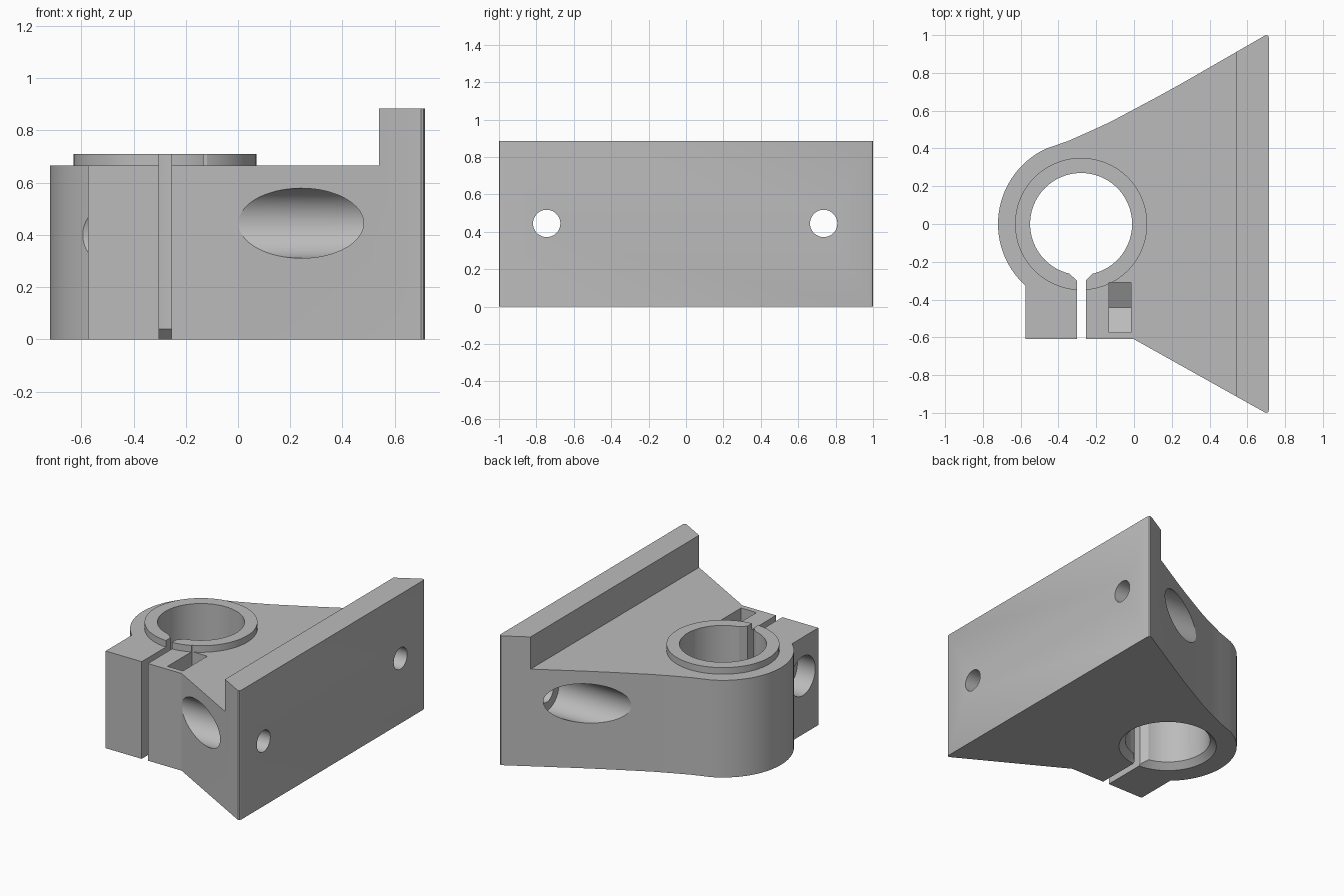
import bpy, bmesh
from math import cos, sin, radians
from mathutils import Matrix

cube = bpy.data.objects.get("Cube")
if cube:
    bpy.data.objects.remove(cube, do_unlink=True)

BORE_X = -0.28           # clamp bore axis
DECK, TOP = 0.665, 0.885  # main deck and end wall heights
EAR_Y, BOLT_Z = -0.442, 0.40  # clamp screw axis
HEAD_R, HOLE_R = 0.134, 0.073
# Turns a profile's (u, v, depth) into (y, z, x)
ALONG_X = Matrix(((0, 0, 1), (1, 0, 0), (0, 1, 0))).to_4x4()

grey = bpy.data.materials.new("plain_grey")
grey.use_nodes = True
grey.diffuse_color = (0.5, 0.5, 0.5, 1)
grey.node_tree.nodes["Principled BSDF"].inputs["Base Color"].default_value = (0.5, 0.5, 0.5, 1)


def prism(name, outline, start, end, matrix=Matrix()):
    """Extrude a closed outline from start to end."""
    bm = bmesh.new()
    face = bm.faces.new([bm.verts.new((u, v, start)) for u, v in outline])
    new = bmesh.ops.extrude_face_region(bm, geom=[face])["geom"]
    bmesh.ops.translate(bm, vec=(0, 0, end - start),
                        verts=[g for g in new if isinstance(g, bmesh.types.BMVert)])
    bmesh.ops.transform(bm, matrix=matrix, verts=bm.verts)
    bmesh.ops.recalc_face_normals(bm, faces=bm.faces)
    mesh = bpy.data.meshes.new(name)
    bm.to_mesh(mesh)
    bm.free()
    obj = bpy.data.objects.new(name, mesh)
    bpy.context.collection.objects.link(obj)
    mesh.materials.append(grey)
    return obj


def circle(u, v, r, start=0, sweep=360, steps=96):
    return [(u + r * cos(radians(start + sweep * i / steps)),
             v + r * sin(radians(start + sweep * i / steps))) for i in range(steps)]


def drill(name, y, z, r, x0, x1):
    return prism(name, circle(y, z, r, steps=64), x0, x1, ALONG_X)


def combine(target, tool, operation):
    mod = target.modifiers.new(tool.name, "BOOLEAN")
    mod.operation, mod.solver, mod.object = operation, "EXACT", tool
    bpy.ops.object.select_all(action="DESELECT")
    bpy.context.view_layer.objects.active = target
    target.select_set(True)
    bpy.ops.object.modifier_apply(modifier=mod.name)
    bpy.data.objects.remove(tool, do_unlink=True)


# Body outline: rounded clamp end, square ears, flared sides
outline = circle(BORE_X, 0, 0.44, 115, 112.5, 40)
outline += [(-0.575, -0.325), (-0.575, -0.61), (0, -0.61),
            (0.69, -0.996), (0.70, -1), (0.71, -0.996), (0.715, -0.983),
            (0.715, 0.983), (0.71, 0.996), (0.70, 1), (0.69, 0.996),
            (0.36, 0.806), (0.243, 0.739), (0.12, 0.671), (0, 0.607),
            (-0.12, 0.543), (-0.23, 0.492), (-0.35, 0.439)]
bracket = prism("clamp_bracket", outline, 0, TOP)

# Step the deck down, leaving the end wall
combine(bracket, prism("deck_cut", [(-1, -1.2), (0.54, -1.2), (0.54, 1.2), (-1, 1.2)],
                       DECK, 1.2), "DIFFERENCE")

# Raised collar around the bore
combine(bracket, prism("collar", circle(BORE_X, 0, 0.35), 0.5, 0.71), "UNION")

# Bore with a chamfered lower edge
combine(bracket, prism("bore", circle(BORE_X, 0, 0.27), -0.1, 1), "DIFFERENCE")
bpy.ops.mesh.primitive_cone_add(vertices=96, radius1=0.33, radius2=0.26, depth=0.07,
                                location=(BORE_X, 0, 0.015))
bpy.context.object.data.materials.append(grey)
combine(bracket, bpy.context.object, "DIFFERENCE")

# Clamp slot, widening into the bore
slot = [(-0.302, -0.8), (-0.255, -0.8), (-0.255, -0.30), (-0.215, -0.26),
        (-0.215, -0.15), (-0.345, -0.15), (-0.345, -0.26), (-0.302, -0.30)]
combine(bracket, prism("slot", slot, -0.1, 1), "DIFFERENCE")

# Clamp screw: head recess, through hole, and a nut pocket with a V floor
combine(bracket, drill("screw_head", EAR_Y, BOLT_Z, HEAD_R, -0.9, -0.44), "DIFFERENCE")
combine(bracket, drill("screw_hole", EAR_Y, BOLT_Z, HOLE_R, -0.9, -0.07), "DIFFERENCE")
half = 0.132
nut = [(EAR_Y - half, 1), (EAR_Y - half, BOLT_Z - half * 0.577),
       (EAR_Y, BOLT_Z - half * 1.155), (EAR_Y + half, BOLT_Z - half * 0.577), (EAR_Y + half, 1)]
combine(bracket, prism("nut_pocket", nut, -0.132, -0.015, ALONG_X), "DIFFERENCE")

# Mounting holes through the end wall, with recesses in the flared sides
for y in (-0.745, 0.736):
    combine(bracket, drill("mount_recess", y, 0.445, HEAD_R, -0.04, 0.54), "DIFFERENCE")
    combine(bracket, drill("mount_hole", y, 0.445, HOLE_R, 0.4, 0.9), "DIFFERENCE")

bpy.ops.object.select_all(action="DESELECT")
bracket.select_set(True)
bpy.context.view_layer.objects.active = bracket
bpy.ops.object.shade_smooth_by_angle(angle=radians(25))
